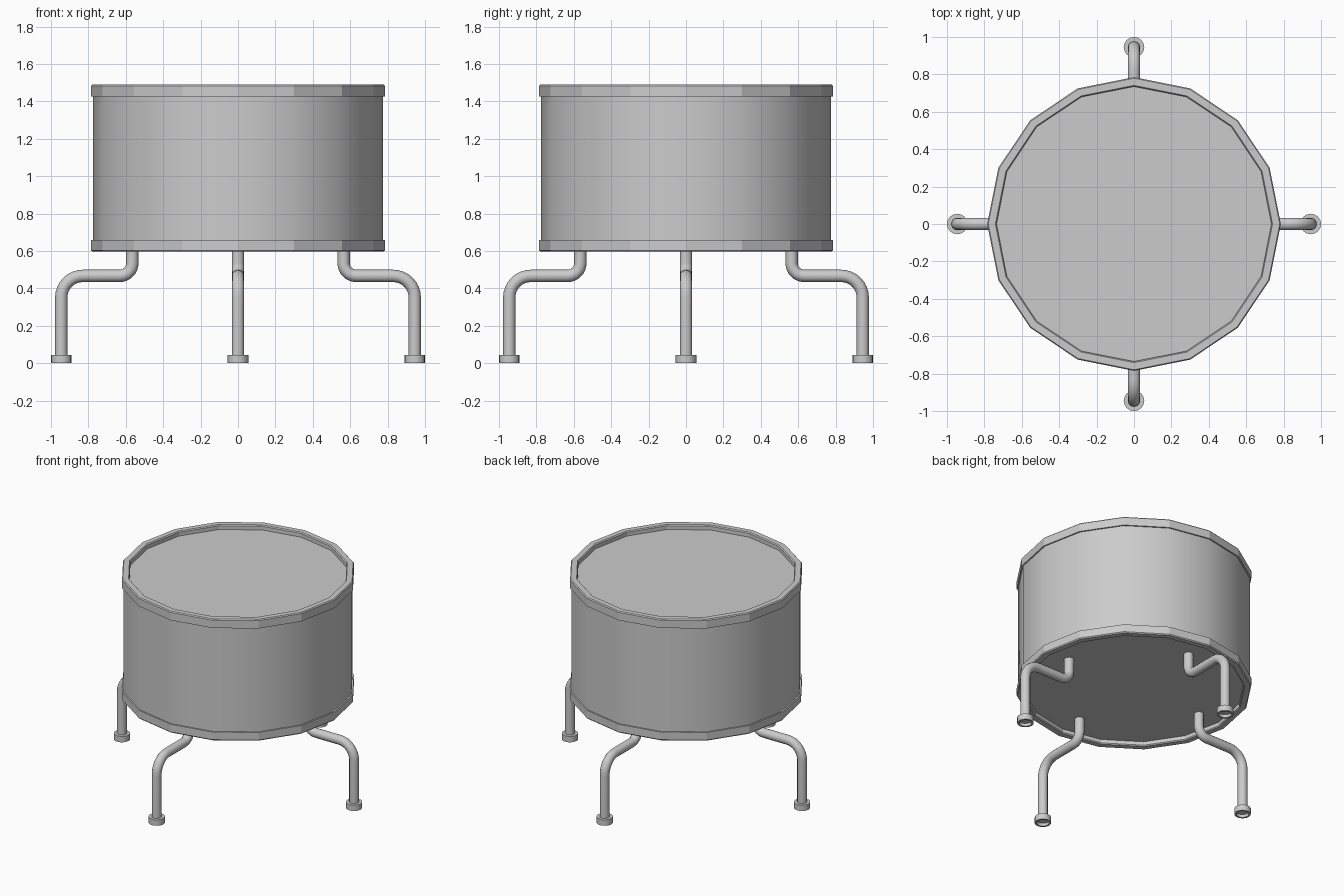
import bpy, bmesh
from math import sin, cos, pi, radians
from mathutils import Vector, Matrix

if "Cube" in bpy.data.objects:
    bpy.data.objects.remove(bpy.data.objects["Cube"])


def finish(obj, angle=30):
    bpy.ops.object.select_all(action='DESELECT')
    obj.select_set(True)
    bpy.context.view_layer.objects.active = obj
    bpy.ops.object.shade_smooth_by_angle(angle=radians(angle))


def lathe(name, profile, sides, closed=False, location=(0, 0, 0)):
    """Spin an (r, z) profile round z; r = 0 makes a pole."""
    bm = bmesh.new()
    rings = []
    for r, z in profile:
        count = sides if r > 0 else 1
        rings.append([bm.verts.new((r * cos(2 * pi * i / sides), r * sin(2 * pi * i / sides), z))
                      for i in range(count)])
    pairs = list(zip(rings, rings[1:]))
    if closed:
        pairs.append((rings[-1], rings[0]))
    for a, b in pairs:
        for i in range(sides):
            j = (i + 1) % sides
            quad = [a[i % len(a)], a[j % len(a)], b[j % len(b)], b[i % len(b)]]
            bm.faces.new(list(dict.fromkeys(quad)))
    bmesh.ops.recalc_face_normals(bm, faces=bm.faces)
    mesh = bpy.data.meshes.new(name)
    bm.to_mesh(mesh)
    bm.free()
    obj = bpy.data.objects.new(name, mesh)
    bpy.context.collection.objects.link(obj)
    obj.location = location
    return obj


def rounded_path(points, radii, steps=8):
    """Replace each inner corner by a circular arc (right-angle corners)."""
    pts = [Vector(p) for p in points]
    out = [pts[0]]
    for k, r in enumerate(radii, 1):
        u = (pts[k - 1] - pts[k]).normalized()
        v = (pts[k + 1] - pts[k]).normalized()
        centre = pts[k] + (u + v) * r
        for s in range(steps + 1):
            t = s / steps * pi / 2
            out.append(centre - v * r * cos(t) - u * r * sin(t))
    return out + [pts[-1]]


# Drum body, recessed a little at both ends
body = lathe("drum_body", [(0, 0.63), (0.775, 0.63), (0.775, 1.455), (0, 1.455)], 16)
finish(body)

# Rims, with a small bevel on the outward-facing edge
for name, z_in, z_out in (("top_rim", 1.425, 1.49), ("bottom_rim", 0.66, 0.597)):
    d = 0.007 if z_out > z_in else -0.007
    rim = lathe(name, [(0.735, z_in), (0.785, z_in), (0.785, z_out - d), (0.779, z_out),
                       (0.741, z_out), (0.735, z_out - d)], 16, closed=True)
    finish(rim, 15)

# Bent tube leg and foot cap, repeated four times
path = rounded_path([(0.565, 0, 0.64), (0.565, 0, 0.467), (0.945, 0, 0.467), (0.945, 0, 0.025)],
                    [0.068, 0.115])
for i, side in enumerate(("right", "back", "left", "front")):
    turn = Matrix.Rotation(i * pi / 2, 4, 'Z')
    curve = bpy.data.curves.new(side + "_leg_path", 'CURVE')
    curve.dimensions = '3D'
    curve.bevel_depth = 0.033
    curve.bevel_resolution = 4
    curve.use_fill_caps = True
    spline = curve.splines.new('POLY')
    spline.points.add(len(path) - 1)
    for p, co in zip(spline.points, path):
        p.co = (*(turn @ co), 1)
    leg = bpy.data.objects.new(side + "_leg", curve)
    bpy.context.collection.objects.link(leg)
    bpy.ops.object.select_all(action='DESELECT')
    leg.select_set(True)
    bpy.context.view_layer.objects.active = leg
    bpy.ops.object.convert(target='MESH')
    finish(bpy.context.view_layer.objects.active, 40)

    foot = lathe(side + "_foot", [(0, 0.022), (0.042, 0.022), (0.042, 0), (0.055, 0),
                                  (0.055, 0.043), (0, 0.043)], 16,
                 location=turn @ Vector((0.945, 0, 0)))
    finish(foot)
